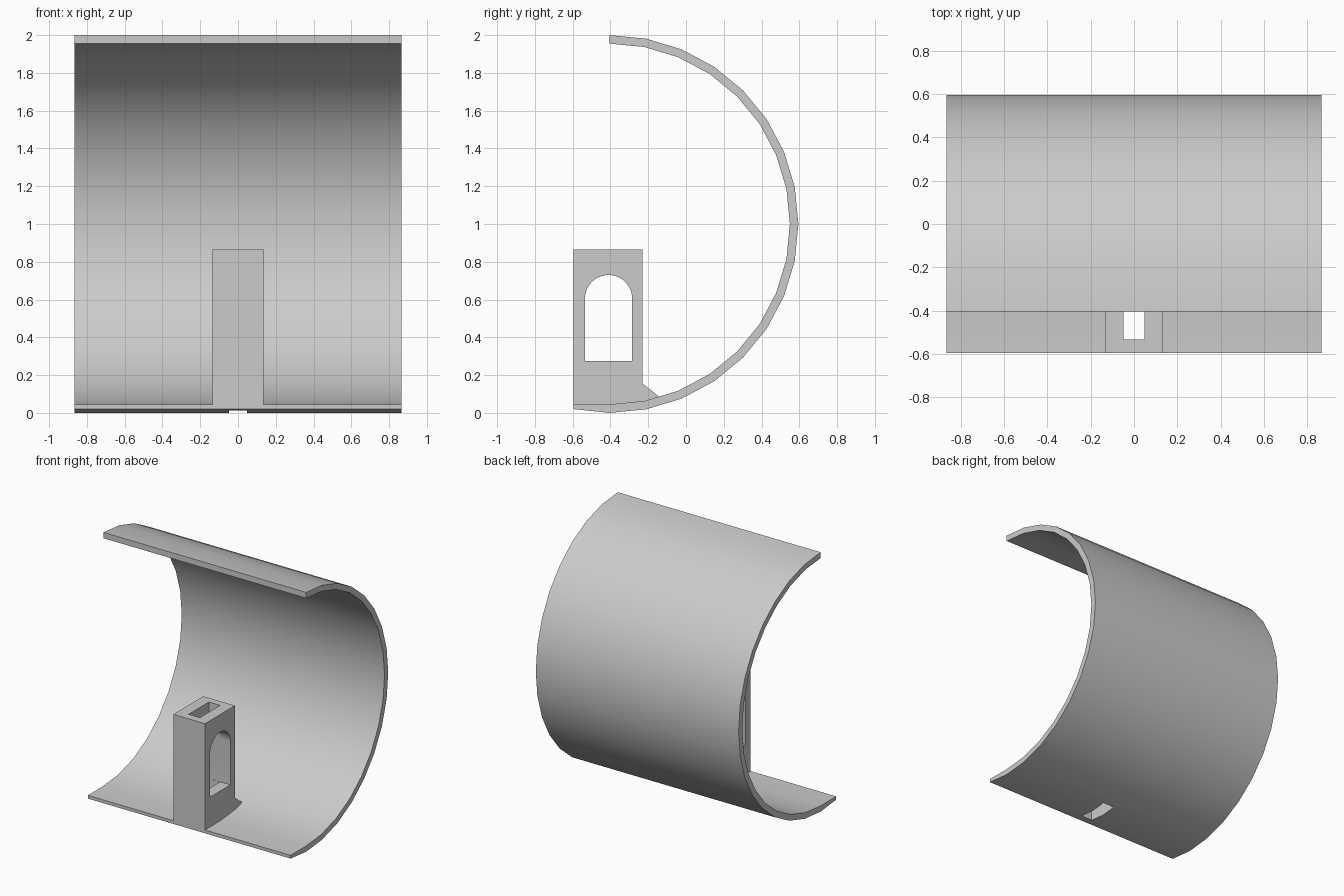
import bpy, bmesh
from math import sin, cos, pi, radians

cube = bpy.data.objects.get("Cube")
if cube:
    bpy.data.objects.remove(cube, do_unlink=True)

grey = bpy.data.materials.new("plain_grey")
grey.use_nodes = True
colour = (0.6, 0.6, 0.6, 1)
grey.diffuse_color = colour
grey.node_tree.nodes["Principled BSDF"].inputs["Base Color"].default_value = colour

AXIS_Y, AXIS_Z = -0.405, 1.0
FRONT = -0.595
STEP = 2 * pi / 32


def extrude_profile(name, profile, half_width):
    """Extrude a closed (y, z) outline along x, centred on x = 0."""
    bm = bmesh.new()
    face = bm.faces.new([bm.verts.new((-half_width, y, z)) for y, z in profile])
    result = bmesh.ops.extrude_face_region(bm, geom=[face])
    moved = [v for v in result["geom"] if isinstance(v, bmesh.types.BMVert)]
    bmesh.ops.translate(bm, verts=moved, vec=(2 * half_width, 0, 0))
    bmesh.ops.recalc_face_normals(bm, faces=bm.faces)
    mesh = bpy.data.meshes.new(name)
    bm.to_mesh(mesh)
    bm.free()
    mesh.materials.append(grey)
    obj = bpy.data.objects.new(name, mesh)
    bpy.context.collection.objects.link(obj)
    return obj


def combine(target, other, operation):
    """Apply a boolean and discard the second object."""
    mod = target.modifiers.new("bool", 'BOOLEAN')
    mod.operation = operation
    mod.solver = 'EXACT'
    mod.object = other
    bpy.context.view_layer.objects.active = target
    bpy.ops.object.modifier_apply(modifier=mod.name)
    bpy.data.objects.remove(other, do_unlink=True)


def arc(radius):
    """Half circle from the top round the back to the bottom."""
    return [(AXIS_Y + radius * sin(i * STEP), AXIS_Z + radius * cos(i * STEP))
            for i in range(17)]


# Half-round shell with a short flat-floored lip at the front
shell = extrude_profile(
    "curved_shell",
    arc(1.0) + [(FRONT, 0.02), (FRONT, 0.045)] + arc(0.955)[::-1], 0.865)

# Post with a sloped foot at the back, sunk into the shell
post = extrude_profile(
    "post",
    [(FRONT, 0.03), (FRONT, 0.865), (-0.23, 0.865), (-0.23, 0.155),
     (-0.135, 0.08), (-0.16, 0.05), (-0.3, 0.025), (AXIS_Y, 0.02)], 0.135)
combine(shell, post, 'UNION')

# Arched window through the sides of the post
RADIUS, MIDDLE = 0.125, -0.41
arch = [(MIDDLE + RADIUS * cos(pi * i / 20), 0.605 + RADIUS * sin(pi * i / 20))
        for i in range(21)]
window = extrude_profile(
    "window_cutter",
    arch + [(MIDDLE - RADIUS, 0.275), (MIDDLE + RADIUS, 0.275)], 0.3)
combine(shell, window, 'DIFFERENCE')

# Upright slot through the post and the shell floor
a, b = MIDDLE - RADIUS + 0.001, MIDDLE + RADIUS - 0.001
slot = extrude_profile("slot_cutter", [(a, -0.2), (b, -0.2), (b, 1.0), (a, 1.0)], 0.048)
combine(shell, slot, 'DIFFERENCE')

# Smooth curves, sharp edges
shell.name = "curved_shell_with_post"
bpy.ops.object.select_all(action='DESELECT')
shell.select_set(True)
bpy.context.view_layer.objects.active = shell
bpy.ops.object.shade_smooth_by_angle(angle=radians(25))
